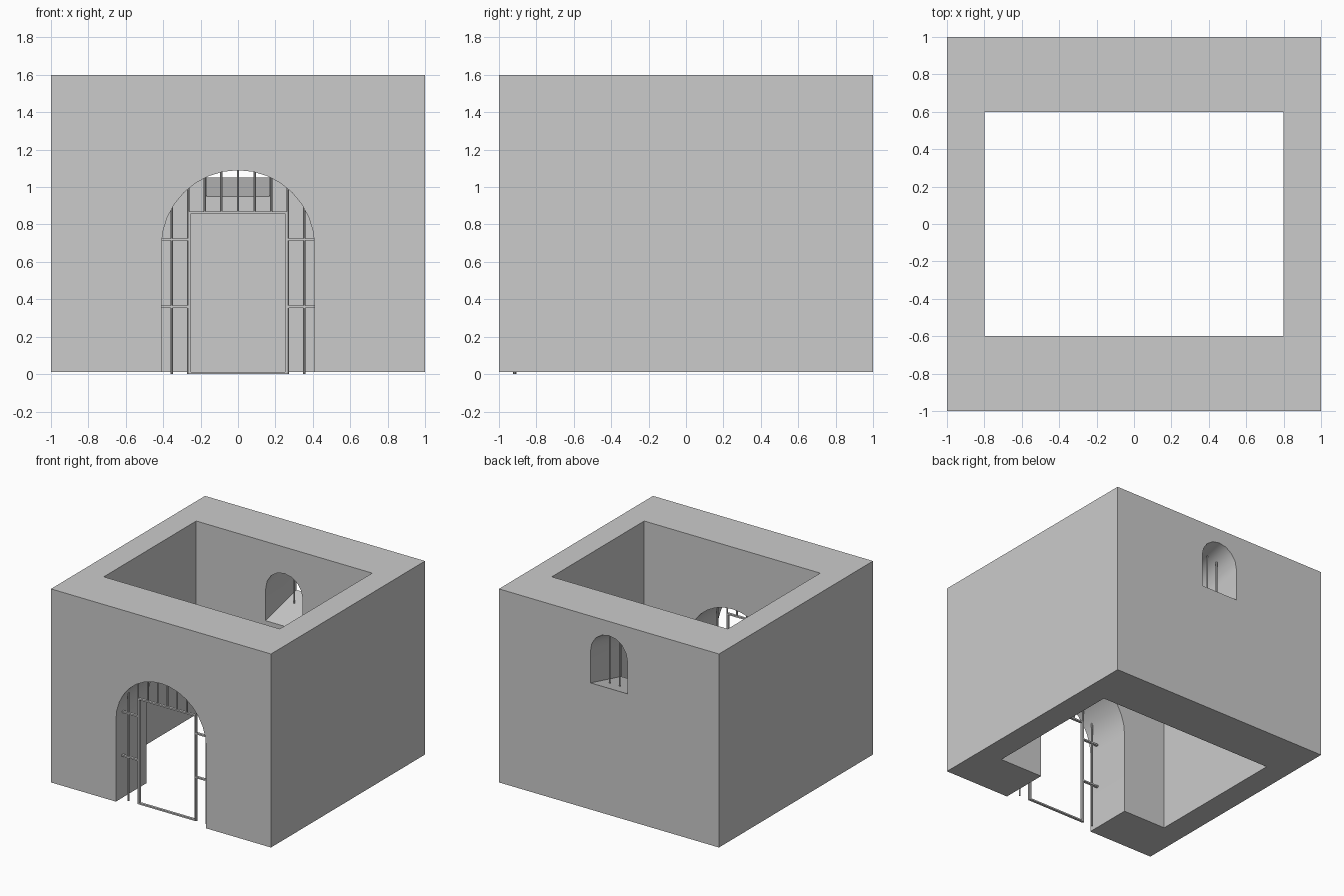
import bpy, bmesh, math

if "Cube" in bpy.data.objects:
    bpy.data.objects.remove(bpy.data.objects["Cube"])

def obj_from_bm(name, bm):
    bmesh.ops.recalc_face_normals(bm, faces=bm.faces)
    me = bpy.data.meshes.new(name)
    bm.to_mesh(me)
    bm.free()
    ob = bpy.data.objects.new(name, me)
    bpy.context.collection.objects.link(ob)
    return ob

def box(name, x0, x1, y0, y1, z0, z1):
    bm = bmesh.new()
    bmesh.ops.create_cube(bm, size=1)
    for v in bm.verts:
        v.co.x = x0 if v.co.x < 0 else x1
        v.co.y = y0 if v.co.y < 0 else y1
        v.co.z = z0 if v.co.z < 0 else z1
    return obj_from_bm(name, bm)

def arch_cutter(name, r, base, spring, segs, y0, y1, rise=0):
    # round-headed prism along y, raised by 'rise' at its far end
    pts = [(r, base)]
    for i in range(segs + 1):
        a = math.pi * i / segs
        pts.append((r * math.cos(a), spring + r * math.sin(a)))
    pts.append((-r, base))
    bm = bmesh.new()
    f = bm.faces.new([bm.verts.new((x, y0, z)) for x, z in pts])
    ret = bmesh.ops.extrude_face_region(bm, geom=[f])
    for v in ret["geom"]:
        if isinstance(v, bmesh.types.BMVert):
            v.co.y = y1
            v.co.z += rise
    return obj_from_bm(name, bm)

def rod(name, x, y, z0, z1, r=0.0065):
    bpy.ops.mesh.primitive_cylinder_add(vertices=8, radius=r, depth=z1 - z0,
                                        location=(x, y, (z0 + z1) / 2))
    bpy.context.object.name = name

# Wall block with courtyard, doorway and upward sloping window cut out
walls = box("walls", -1, 1, -1, 1, 0.01, 1.6)
cutters = [
    box("inner_cutter", -0.8, 0.8, -0.6, 0.6, -0.2, 1.8),
    arch_cutter("doorway_cutter", 0.41, -0.2, 0.68, 16, -1.1, -0.5),
    arch_cutter("window_cutter", 0.168, 0.925, 1.19, 8, 0.5, 1.1, 0.15),
]
bpy.context.view_layer.objects.active = walls
for c in cutters:
    m = walls.modifiers.new(c.name, 'BOOLEAN')
    m.operation = 'DIFFERENCE'
    m.solver = 'EXACT'
    m.object = c
    bpy.ops.object.modifier_apply(modifier=m.name)
    bpy.data.objects.remove(c)
bpy.ops.object.select_all(action='DESELECT')
walls.select_set(True)
bpy.ops.object.shade_smooth_by_angle(angle=math.radians(30))

# Door frame in the grate
GY = -0.915
D = 0.01
for s, side in ((-1, "left"), (1, "right")):
    a, b = sorted((s * 0.25, s * 0.262))
    box(f"door_frame_{side}", a, b, GY - D, GY + D, 0, 0.87)
box("door_frame_top", -0.25, 0.25, GY - D, GY + D, 0.858, 0.87)
box("door_frame_bottom", -0.25, 0.25, GY - D, GY + D, 0, 0.012)

# Upright grate bars, stopping on the door frame in the middle
for i in range(-4, 5):
    x = i * 0.0887
    top = 0.68 + math.sqrt(0.41 ** 2 - x * x) + 0.005
    rod(f"grate_bar_{i + 5}", x, GY, 0 if abs(i) > 2 else 0.865, top)

# Cross bars beside the door
for s, side in ((-1, "left"), (1, "right")):
    for n, z in enumerate((0.36, 0.72)):
        a, b = sorted((s * 0.26, s * 0.412))
        box(f"cross_bar_{side}_{n + 1}", a, b, GY - D, GY + D, z - 0.006, z + 0.006)

# Window bars
for i in (-1, 0, 1):
    rod(f"window_bar_{i + 2}", i * 0.09, 0.86, 1.01, 1.43 if i == 0 else 1.41)
